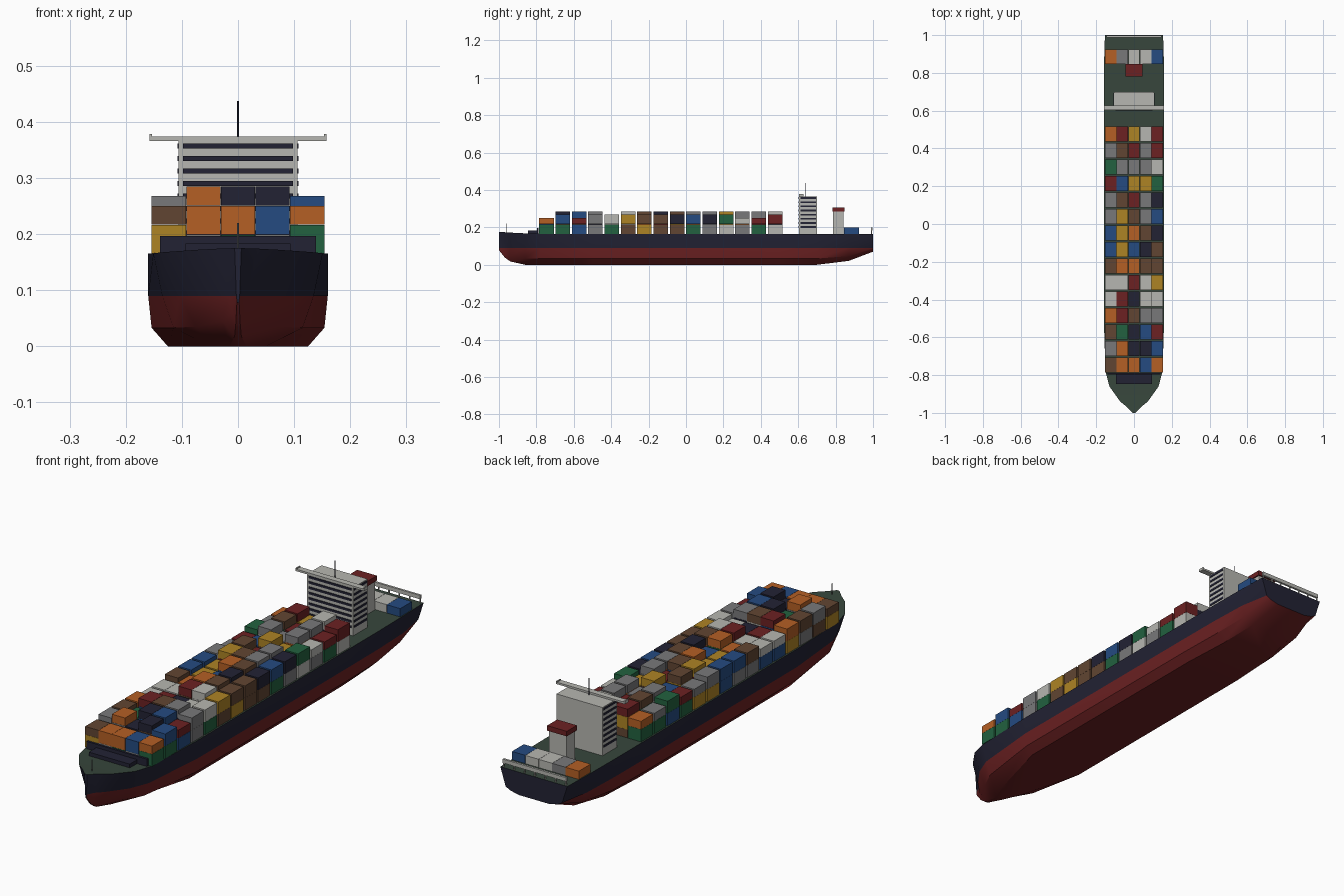
import bpy, bmesh, math, random

if "Cube" in bpy.data.objects:
    bpy.data.objects.remove(bpy.data.objects["Cube"])

random.seed(4)

# ---- colours ----
PALETTE = {
    "N": ("navy", (0.016, 0.016, 0.034)),
    "R": ("red", (0.15, 0.015, 0.016)),
    "D": ("deck_green", (0.038, 0.062, 0.045)),
    "W": ("light_grey", (0.47, 0.47, 0.44)),
    "O": ("orange", (0.46, 0.115, 0.018)),
    "B": ("blue", (0.018, 0.07, 0.22)),
    "T": ("brown", (0.12, 0.06, 0.032)),
    "S": ("grey", (0.19, 0.19, 0.195)),
    "Y": ("yellow", (0.42, 0.23, 0.018)),
    "G": ("green", (0.016, 0.12, 0.05)),
}
MATS = {}
for key, (name, rgb) in PALETTE.items():
    MATS[key] = bpy.data.materials.new(name)
    MATS[key].diffuse_color = (*rgb, 1)
KEYS = list(PALETTE)


def finish(name, bm, keys):
    mesh = bpy.data.meshes.new(name)
    bm.to_mesh(mesh)
    bm.free()
    for k in keys:
        mesh.materials.append(MATS[k])
    ob = bpy.data.objects.new(name, mesh)
    bpy.context.collection.objects.link(ob)
    return ob


def add_box(bm, x0, x1, y0, y1, z0, z1, mat=0):
    geo = bmesh.ops.create_cube(bm, size=1)
    for v in geo["verts"]:
        v.co.x = x1 if v.co.x > 0 else x0
        v.co.y = y1 if v.co.y > 0 else y0
        v.co.z = z1 if v.co.z > 0 else z0
    for f in {f for v in geo["verts"] for f in v.link_faces}:
        f.material_index = mat


def boxes(name, key, dims):
    bm = bmesh.new()
    for d in dims:
        add_box(bm, *d)
    return finish(name, bm, [key])


def pole(name, key, y, z0, z1, r):
    bm = bmesh.new()
    bmesh.ops.create_cone(bm, cap_ends=True, segments=8, radius1=r, radius2=r, depth=z1 - z0)
    bmesh.ops.translate(bm, verts=bm.verts, vec=(0, y, (z0 + z1) / 2))
    return finish(name, bm, [key])


# ---- hull: y, keel z, keel half width, bilge z, bilge width, waterline width, deck width, deck z
WATER = 0.09
STATIONS = [
    (-1.00, 0.078, 0.002, 0.083, 0.002, 0.003, 0.006, 0.175),
    (-0.97, 0.040, 0.004, 0.060, 0.010, 0.016, 0.036, 0.174),
    (-0.94, 0.018, 0.006, 0.045, 0.028, 0.045, 0.073, 0.172),
    (-0.86, 0.000, 0.015, 0.035, 0.075, 0.104, 0.130, 0.168),
    (-0.78, 0.000, 0.050, 0.033, 0.115, 0.135, 0.151, 0.166),
    (-0.50, 0.000, 0.125, 0.033, 0.154, 0.160, 0.160, 0.165),
    (0.50, 0.000, 0.125, 0.033, 0.154, 0.160, 0.160, 0.165),
    (0.70, 0.000, 0.115, 0.033, 0.150, 0.159, 0.160, 0.165),
    (0.87, 0.021, 0.095, 0.046, 0.136, 0.153, 0.158, 0.165),
    (1.00, 0.070, 0.070, 0.079, 0.110, 0.130, 0.154, 0.165),
]
bm = bmesh.new()
rings = []
for y, zk, wk, zb, wb, ww, wd, zd in STATIONS:
    half = [(wk, zk), (wb, zb), (ww, WATER), (wd, zd)]
    loop = [(-x, z) for x, z in reversed(half)] + half
    rings.append([bm.verts.new((x, y, z)) for x, z in loop])
for a, b in zip(rings, rings[1:]):
    for i in range(8):
        j = (i + 1) % 8
        f = bm.faces.new((a[i], a[j], b[j], b[i]))
        f.material_index = 2 if i == 7 else (1 if i in (0, 6) else 0)
for ring in (rings[0], rings[-1]):
    bm.faces.new(ring).material_index = 1
bmesh.ops.recalc_face_normals(bm, faces=bm.faces)
hull = finish("hull", bm, ["R", "N", "D"])
bpy.context.view_layer.objects.active = hull
hull.select_set(True)
bpy.ops.object.shade_smooth_by_angle(angle=math.radians(35))
hull.select_set(False)

# ---- container stacks, one string of top colours per bay, bow to stern
DECK = 0.165
PITCH_X, PITCH_Y = 0.0617, 0.0873
TOPS = ["TOOBO", "SONNB", "TGNBR", "ORTSS", "WRNWW", "WWRWY", "TOOTT", "BYBNT",
        "BYOTN", "SYTSB", "STRSN", "RBYYG", "GSSSW", "STRSR", "ORYWR"]
SIDE = "GGBSGTYTTGSWSGW"       # lowest starboard container of each bay
OUTER = (0.217, 0.268)         # tier tops at the rail
INNER = (0.199, 0.251, 0.285)  # tier tops inboard
BOX_COLOURS = "RWOBTSYGN"
bm = bmesh.new()


def stack(bm, col, y, tops, colours):
    x = (col - 2) * PITCH_X
    z = DECK
    for top, c in zip(tops, colours):
        add_box(bm, x - 0.0304, x + 0.0304, y - 0.039, y + 0.039, z, top - 0.0005, KEYS.index(c))
        z = top


for bay, row in enumerate(TOPS):
    y = -0.746 + bay * PITCH_Y
    for col, top_colour in enumerate(row):
        outer = col in (0, 4)
        if bay == 0:
            tops = (0.217, 0.251) if outer else (0.199, 0.251)
        elif outer:
            tops = OUTER if random.random() < 0.8 else (0.217, 0.251)
        else:
            tops = INNER if random.random() < 0.75 and bay != 4 else INNER[:2]
        cols = [random.choice(BOX_COLOURS) for _ in tops]
        cols[-1] = top_colour
        if col == 4:
            cols[0] = SIDE[bay]
        if col == 0 and bay == 0:
            cols[0] = "Y"
        stack(bm, col, y, tops, cols)
# single tier at the stern
for col, c in enumerate("OSWWB"):
    stack(bm, col, 0.885, (0.2,), c)
finish("containers", bm, KEYS)

# ---- deckhouse with window bands on front and sides
boxes("deckhouse", "W", [(-0.106, 0.106, 0.605, 0.70, DECK, 0.366)])
front_bands, side_bands = [], []
for i in range(8):
    z = 0.197 + i * 0.0222
    front_bands.append((-0.098, 0.098, 0.602, 0.606, z, z + 0.009))
    for s in (-1, 1):
        xs = sorted((s * 0.105, s * 0.108))
        side_bands.append((*xs, 0.612, 0.694, z, z + 0.009))
boxes("front_windows", "N", front_bands)
boxes("side_windows", "N", side_bands)

# bridge wing across the full beam with end posts
boxes("bridge_wing", "W", [(-0.158, 0.158, 0.603, 0.628, 0.366, 0.374),
                           (-0.158, -0.153, 0.603, 0.628, 0.374, 0.378),
                           (0.153, 0.158, 0.603, 0.628, 0.374, 0.378)])
pole("radar_mast", "N", 0.638, 0.366, 0.437, 0.0017)

# ---- funnel
boxes("funnel", "W", [(-0.04, 0.04, 0.785, 0.843, DECK, 0.286)])
boxes("funnel_cap", "R", [(-0.045, 0.045, 0.782, 0.848, 0.286, 0.307)])

# ---- bow fittings
boxes("breakwater", "N", [(-0.139, 0.139, -0.797, -0.788, 0.160, 0.197)])
boxes("windlass_house", "N", [(-0.094, 0.094, -0.846, -0.797, 0.160, 0.183)])
pole("bow_mast", "S", -0.96, 0.17, 0.22, 0.0014)

# ---- stern rail
rail = [(-0.146, 0.146, 0.988, 0.997, 0.182, 0.198)]
for i in range(7):
    x = -0.143 + i * 0.143 / 3
    rail.append((x - 0.002, x + 0.002, 0.990, 0.995, DECK, 0.182))
boxes("stern_rail", "W", rail)

for m in bpy.data.materials:
    if m.users and not m.is_grease_pencil:
        m.use_nodes = True
        m.node_tree.nodes["Principled BSDF"].inputs["Base Color"].default_value = m.diffuse_color
